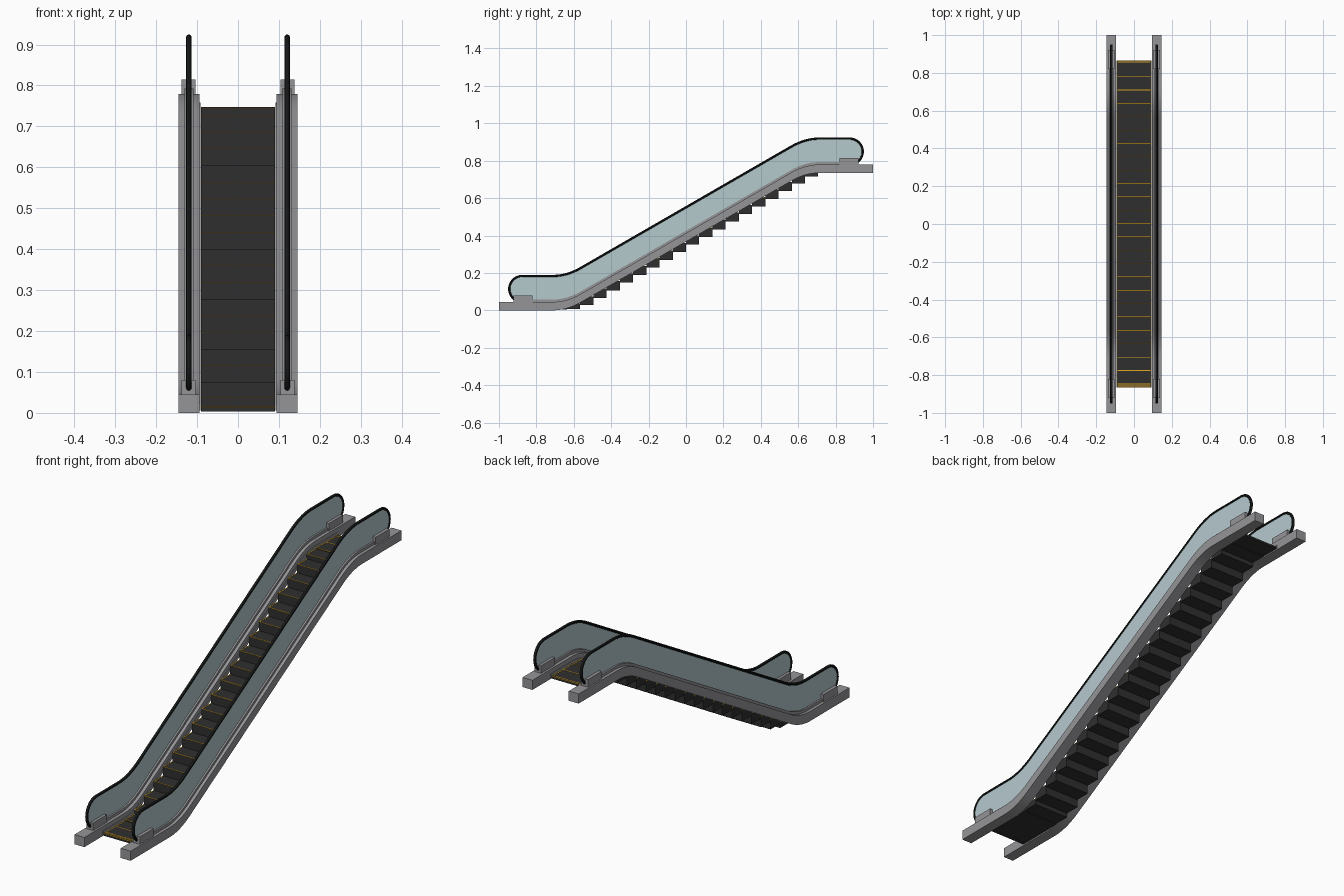
import bpy, bmesh, math

if "Cube" in bpy.data.objects:
    bpy.data.objects.remove(bpy.data.objects["Cube"])

RISE, BEND, W = 0.7345, 0.637, 0.075      # total rise, bend position, half length of bend
SLOPE = RISE / (2 * BEND)


def material(name, rgb):
    m = bpy.data.materials.new(name)
    m.diffuse_color = (*rgb, 1)
    m.use_nodes = True
    m.node_tree.nodes["Principled BSDF"].inputs["Base Color"].default_value = m.diffuse_color
    return m


METAL = material("grey_metal", (0.30, 0.30, 0.315))
GLASS = material("pale_glass", (0.46, 0.585, 0.615))
STEP = material("dark_step", (0.028, 0.028, 0.028))
RUBBER = material("black_rubber", (0.009, 0.010, 0.010))
YELLOW = material("safety_yellow", (0.75, 0.40, 0.015))


def ramp(t):
    """Smoothed max(t, 0)."""
    if t <= -W:
        return 0.0
    return t if t >= W else (t + W) ** 2 / (4 * W)


def incline(y):
    return SLOPE * (ramp(y + BEND) - ramp(y - BEND))


def stations(y0, y1):
    """Y positions along the run, dense only in the two bends."""
    ys = [y0, y1]
    for c in (-BEND, BEND):
        ys += [c + W * k / 6 for k in range(-6, 7)]
    return sorted(y for y in ys if y0 <= y <= y1)


def finish(name, bm, mat, smooth=False):
    bmesh.ops.recalc_face_normals(bm, faces=bm.faces)
    me = bpy.data.meshes.new(name)
    bm.to_mesh(me)
    bm.free()
    me.materials.append(mat)
    ob = bpy.data.objects.new(name, me)
    bpy.context.collection.objects.link(ob)
    if smooth:
        bpy.ops.object.select_all(action='DESELECT')
        ob.select_set(True)
        bpy.context.view_layer.objects.active = ob
        bpy.ops.object.shade_smooth_by_angle(angle=math.radians(30))
    return ob


def add_box(bm, x0, x1, y0, y1, z0, z1):
    v = [bm.verts.new((x, y, z)) for x in (x0, x1) for y in (y0, y1) for z in (z0, z1)]
    for f in ((0, 1, 3, 2), (4, 6, 7, 5), (0, 4, 5, 1), (2, 3, 7, 6), (0, 2, 6, 4), (1, 5, 7, 3)):
        bm.faces.new([v[i] for i in f])


def band(name, x0, x1, y0, y1, z0, z1, mat):
    """Rectangular section swept along the incline."""
    bm = bmesh.new()
    rings = [[bm.verts.new((x, y, incline(y) + z)) for x, z in ((x0, z0), (x1, z0), (x1, z1), (x0, z1))]
             for y in stations(y0, y1)]
    for a, b in zip(rings, rings[1:]):
        for i in range(4):
            j = (i + 1) % 4
            bm.faces.new((a[i], a[j], b[j], b[i]))
    bm.faces.new(rings[0])
    bm.faces.new(rings[-1])
    return finish(name, bm, mat, True)


# Handrail centre line: round lower end, incline, round upper end
R, ZR, YE = 0.0695, 0.1835, 0.8755
SWEEP, N = math.radians(148), 16
arc = [(R * math.sin(SWEEP * k / N), R * math.cos(SWEEP * k / N)) for k in range(N + 1)]
rail = [(-YE - s, ZR - R + c) for s, c in reversed(arc)]
rail += [(y, incline(y) + ZR) for y in stations(-YE, YE)[1:-1]]
rail += [(YE + s, RISE + ZR - R + c) for s, c in arc]

for side, s in (("left", -1), ("right", 1)):
    # Truss casing, clamp along the glass foot, inner skirt
    band(side + "_truss", s * 0.094, s * 0.145, -1, 1, 0, 0.045, METAL)
    band(side + "_glass_clamp", s * 0.109, s * 0.131, -0.83, 0.83, 0.045, 0.058, METAL)
    band(side + "_skirt", s * 0.0915, s * 0.094, -0.865, 0.865, 0.006, 0.024, METAL)

    # Newel boxes at both ends
    for end, e, z in (("lower", -1, 0.04), ("upper", 1, RISE + 0.04)):
        bm = bmesh.new()
        add_box(bm, s * 0.104, s * 0.138, e * 0.82, e * 0.922, z, z + 0.04)
        finish(f"{side}_{end}_newel_box", bm, METAL)

    # Glass balustrade filling the handrail outline
    foot = [(y, incline(y) + 0.05) for y in reversed(stations(-0.85, 0.85))]
    bm = bmesh.new()
    face = bm.faces.new([bm.verts.new((s * 0.12 - 0.003, y, z)) for y, z in rail + foot])
    ext = bmesh.ops.extrude_face_region(bm, geom=[face], use_keep_orig=True)
    bmesh.ops.translate(bm, vec=(0.006, 0, 0),
                        verts=[g for g in ext["geom"] if isinstance(g, bmesh.types.BMVert)])
    bmesh.ops.recalc_face_normals(bm, faces=bm.faces)
    bmesh.ops.triangulate(bm, faces=[f for f in bm.faces if len(f.verts) > 4])
    finish(side + "_glass_panel", bm, GLASS)

    # Rubber handrail tube
    bm = bmesh.new()
    rings = []
    for i, (y, z) in enumerate(rail):
        a, b = rail[max(i - 1, 0)], rail[min(i + 1, len(rail) - 1)]
        d = math.hypot(b[0] - a[0], b[1] - a[1])
        ny, nz = -(b[1] - a[1]) / d, (b[0] - a[0]) / d
        ring = []
        for k in range(10):
            t = 2 * math.pi * k / 10
            u, w = 0.0068 * math.cos(t), 0.0065 * math.sin(t)
            ring.append(bm.verts.new((s * 0.12 + u, y + ny * w, z + nz * w)))
        rings.append(ring)
    for a, b in zip(rings, rings[1:]):
        for i in range(10):
            j = (i + 1) % 10
            bm.faces.new((a[i], a[j], b[j], b[i]))
    bm.faces.new(rings[0])
    bm.faces.new(rings[-1])
    finish(side + "_handrail", bm, RUBBER, True)

# Steps: each reaches down just below the tread in front of it
PITCH, HALF, TREAD, COUNT = 0.0707, 0.0905, 0.0125, 24
steps, lines = bmesh.new(), bmesh.new()
for i in range(COUNT):
    y0 = (i - COUNT / 2) * PITCH
    y1 = y0 + PITCH
    top = incline((y0 + y1) / 2) + TREAD
    low = incline((y0 + y1) / 2 - PITCH) + TREAD - 0.008
    add_box(steps, -HALF, HALF, y0, y1, low, top)
    # Yellow nosing and side edges
    add_box(lines, -HALF, HALF, y0, y0 + 0.004, top - 0.001, top + 0.0008)
    for s in (-1, 1):
        add_box(lines, s * (HALF - 0.004), s * HALF, y0 + 0.004, y1, top - 0.001, top + 0.0008)
finish("steps", steps, STEP)

# Comb plates at both landings with yellow edges
combs = bmesh.new()
YC = COUNT / 2 * PITCH
for e, z in ((-1, 0), (1, RISE)):
    add_box(combs, -HALF, HALF, e * YC, e * (YC + 0.018), z + 0.004, z + TREAD)
    for d in (0.003, 0.013):
        add_box(lines, -HALF, HALF, e * (YC + d), e * (YC + d + 0.004), z + TREAD - 0.001, z + TREAD + 0.0008)
finish("comb_plates", combs, STEP)
finish("yellow_edge_lines", lines, YELLOW)
